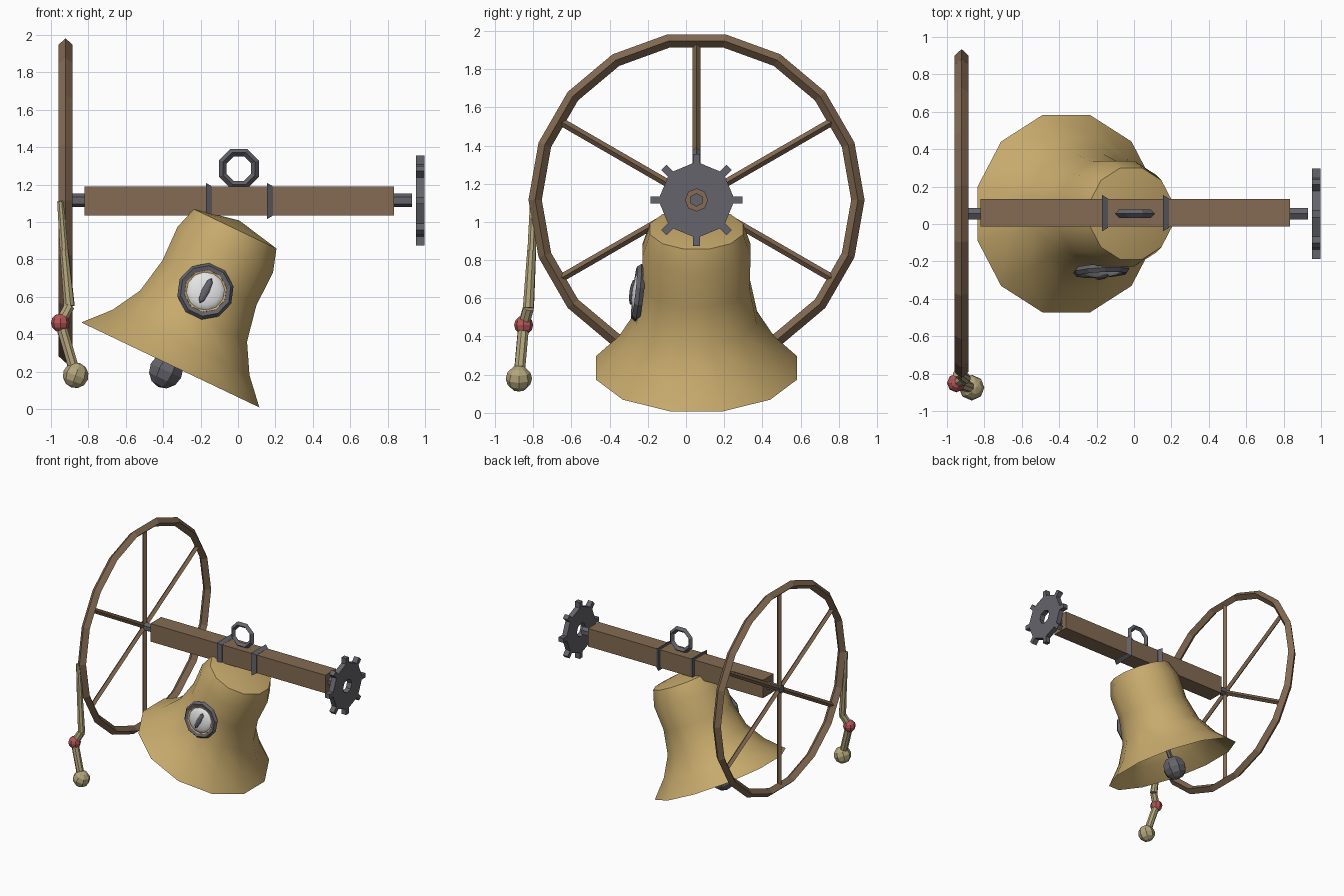
import bpy, bmesh, math
from mathutils import Matrix, Vector

if "Cube" in bpy.data.objects:
    bpy.data.objects.remove(bpy.data.objects["Cube"])

def mat(name, r, g, b):
    m = bpy.data.materials.new(name)
    m.diffuse_color = (r, g, b, 1)
    m.use_nodes = True
    m.node_tree.nodes["Principled BSDF"].inputs["Base Color"].default_value = m.diffuse_color
    return m

GOLD = mat("aged_brass", .57, .40, .15)
WOOD = mat("brown_wood", .23, .145, .085)
IRON = mat("grey_iron", .125, .125, .145)
ROPE = mat("straw_rope", .45, .38, .20)
RED = mat("red_binding", .45, .09, .09)
WHITE = mat("eye_white", .78, .78, .78)

T, S = Matrix.Translation, lambda x, y, z: Matrix.Diagonal((x, y, z, 1))
R = lambda deg, axis: Matrix.Rotation(math.radians(deg), 4, axis)
Y0, Z0 = .055, 1.115          # axle line
ALONG_X = T((0, Y0, Z0)) @ R(90, 'Y')

def finish(name, bm, material, matrix=Matrix(), smooth=False):
    bmesh.ops.transform(bm, matrix=matrix, verts=bm.verts)
    bmesh.ops.recalc_face_normals(bm, faces=bm.faces)
    me = bpy.data.meshes.new(name)
    bm.to_mesh(me)
    bm.free()
    me.materials.append(material)
    ob = bpy.data.objects.new(name, me)
    bpy.context.collection.objects.link(ob)
    if smooth:
        bpy.ops.object.select_all(action='DESELECT')
        ob.select_set(True)
        bpy.context.view_layer.objects.active = ob
        bpy.ops.object.shade_smooth_by_angle(angle=math.radians(42))
    return ob

def lathe(name, profile, segs, material, matrix=Matrix(), offset=0, closed=True, smooth=False):
    """Turn (radius, height) points round z; a closed profile makes a ring."""
    bm = bmesh.new()
    rings = []
    for r, z in profile:
        if r == 0:
            rings.append([bm.verts.new((0, 0, z))] * segs)
        else:
            a = [math.radians(offset) + math.tau * i / segs for i in range(segs)]
            rings.append([bm.verts.new((r * math.cos(t), r * math.sin(t), z)) for t in a])
    pairs = list(zip(rings, rings[1:])) + ([(rings[-1], rings[0])] if closed else [])
    for p, q in pairs:
        for i in range(segs):
            j = (i + 1) % segs
            bm.faces.new(list(dict.fromkeys((p[i], p[j], q[j], q[i]))))
    return finish(name, bm, material, matrix, smooth)

def torus(name, major, minor, segs, sides, material, matrix, offset=0):
    prof = [(major + minor * math.cos(math.tau * k / sides),
             minor * math.sin(math.tau * k / sides)) for k in range(sides)]
    return lathe(name, prof, segs, material, matrix, offset)

def box(name, size, material, matrix):
    bm = bmesh.new()
    bmesh.ops.create_cube(bm, size=1)
    return finish(name, bm, material, matrix @ S(*size))

def rod(name, a, b, r1, r2, sides, material):
    a, b = Vector(a), Vector(b)
    bm = bmesh.new()
    bmesh.ops.create_cone(bm, cap_ends=True, segments=sides, radius1=r1, radius2=r2,
                          depth=(b - a).length)
    turn = (b - a).to_track_quat('Z', 'Y').to_matrix().to_4x4()
    return finish(name, bm, material, T((a + b) / 2) @ turn)

def ball(name, radius, material, matrix, segs=8, rings=6, smooth=False):
    bm = bmesh.new()
    bmesh.ops.create_uvsphere(bm, u_segments=segs, v_segments=rings, radius=radius)
    return finish(name, bm, material, matrix, smooth)

# Headstock beam and axle
box("beam", (1.655, .145, .154), WOOD, T((.0075, .06, 1.112)))
rod("axle", (-.945, Y0, Z0), (.93, Y0, Z0), .036, .036, 6, IRON)

# Flared iron straps round the beam
for x in (-.155, .171):
    lathe("beam_strap", [(.097 * 2 ** .5, -.016), (.078 * 2 ** .5, .016),
                         (.07 * 2 ** .5, .016), (.07 * 2 ** .5, -.016)], 4, IRON,
          T((x, .058, 1.112)) @ R(90, 'Y'), 45)

# Lifting ring on top of the beam
torus("lifting_ring", .093, .022, 8, 4, IRON, T((.005, Y0, 1.285)) @ R(90, 'X'), 22.5)

# Large rope wheel with diamond-section rim and six spokes
WX = -.922
lathe("wheel_rim", [(.88, 0), (.845, .038), (.81, 0), (.845, -.038)], 18, WOOD,
      T((WX, 0, 0)) @ ALONG_X, 10)
for k in range(6):
    a = math.radians(30 + 60 * k)
    d = Vector((0, math.cos(a), math.sin(a)))
    c = Vector((WX, Y0, Z0))
    rod("wheel_spoke", c, c + d * .825, .021, .021, 4, WOOD)

# Toothed gear at the other end
GX = .975
lathe("gear_body", [(.2, -.022), (.2, .022), (.058, .022), (.058, -.022)], 8, IRON,
      T((GX, 0, 0)) @ ALONG_X)
for k in range(8):
    box("gear_tooth", (.044, .038, .07), IRON,
        T((GX, Y0, Z0)) @ R(45 * k, 'X') @ T((0, 0, .206)))

# Swinging bell, tilted about the y axis
BELL = T((-.015, Y0, .963)) @ R(25.5, 'Y')
lathe("bell", [(0, .05), (.253, 0), (.293, -.123), (.288, -.32), (.328, -.517),
               (.42, -.673), (.546, -.806)], 12, GOLD, BELL, 15, False, True)

# Clapper
rod("clapper_rod", BELL @ Vector((0, 0, -.03)), (-.385, Y0, .2), .02, .02, 6, IRON)
ball("clapper", .097, IRON, T((-.385, Y0, .205)) @ R(25.5, 'Y') @ R(22.5, 'Z'))

# Eye set in the front of the bell
EYE = BELL @ T((0, -.305, -.37)) @ R(83, 'X')
torus("eye_rim", .13, .023, 10, 5, IRON, EYE)
torus("eye_lid", .108, .016, 10, 5, GOLD, EYE)
ball("eyeball", .11, WHITE, EYE @ S(1, 1, .32), 12, 8, True)
ball("pupil", .075, IRON, EYE @ T((0, 0, .03)) @ S(.3, 1, .22), 8, 6)

# Bell rope with red binding and end knob
path = [(-.95, -.80, 1.11), (-.93, -.808, .85), (-.902, -.825, .55),
        (-.95, -.85, .46), (-.868, -.875, .18)]
radii = [.018, .024, .03, .03, .03]
for k in range(4):
    rod("rope_length", path[k], path[k + 1], radii[k], radii[k + 1], 8, ROPE)
ball("rope_binding", .05, RED, T(path[3]))
ball("rope_knob", .069, ROPE, T(path[4]) @ R(20, 'Y'))
